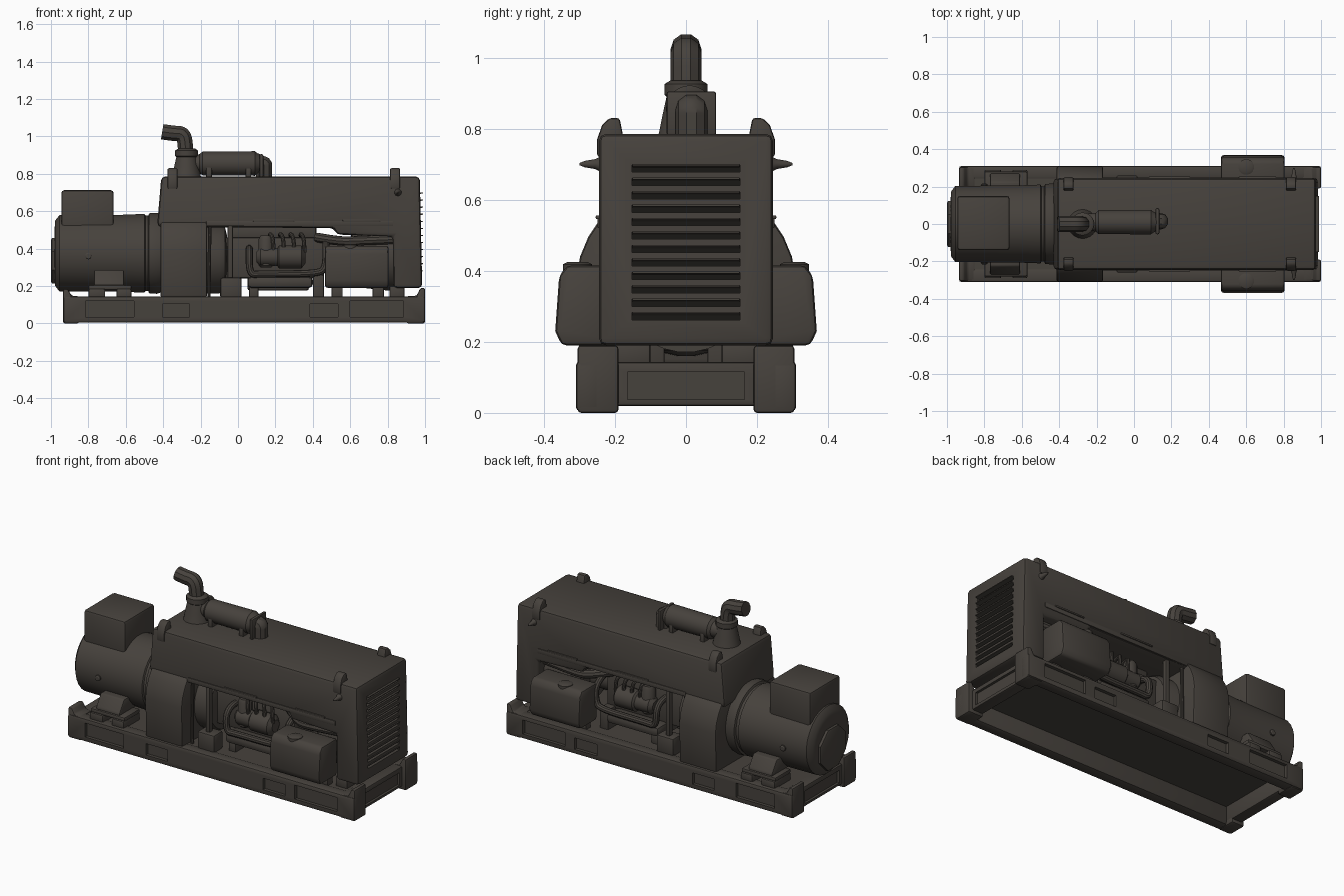
import bpy, bmesh, math
from mathutils import Vector

paint = bpy.data.materials.new("dark warm grey")
paint.diffuse_color = (0.062, 0.054, 0.046, 1)


def finish(name, bm, bev=0.0, mirror=False):
    bmesh.ops.recalc_face_normals(bm, faces=bm.faces)
    if bev:
        edges = [e for e in bm.edges if e.calc_face_angle(0) > 0.5]
        bmesh.ops.bevel(bm, geom=edges, offset=bev, segments=2, profile=0.5,
                        affect='EDGES', clamp_overlap=True)
    me = bpy.data.meshes.new(name)
    bm.to_mesh(me)
    bm.free()
    ob = bpy.data.objects.new(name, me)
    bpy.context.collection.objects.link(ob)
    me.materials.append(paint)
    if mirror:
        add_mirror(ob)
    return ob


def add_mirror(ob):
    m = ob.modifiers.new("Mirror", 'MIRROR')
    m.use_axis = (False, True, False)


def add_prism(bm, pts, axis, a, b):
    def at(p, t):
        return {'x': (t, p[0], p[1]), 'y': (p[0], t, p[1]), 'z': (p[0], p[1], t)}[axis]
    lo = [bm.verts.new(at(p, a)) for p in pts]
    hi = [bm.verts.new(at(p, b)) for p in pts]
    bm.faces.new(lo)
    bm.faces.new(hi[::-1])
    n = len(pts)
    for i in range(n):
        bm.faces.new((lo[i], lo[(i + 1) % n], hi[(i + 1) % n], hi[i]))


def prism(name, pts, axis, a, b, bev=0.01, mirror=False):
    bm = bmesh.new()
    add_prism(bm, pts, axis, a, b)
    return finish(name, bm, bev, mirror)


def boxes(name, dims, bev=0.01, mirror=False):
    bm = bmesh.new()
    for x0, x1, y0, y1, z0, z1 in dims:
        add_prism(bm, [(x0, y0), (x1, y0), (x1, y1), (x0, y1)], 'z', z0, z1)
    return finish(name, bm, bev, mirror)


def lathe(name, prof, centre, axis='x', n=28, mirror=False):
    """Turn (position, radius) pairs around an axis through centre."""
    bm = bmesh.new()
    rings = []
    for t, r in prof:
        ring = []
        for k in range(n):
            a = 2 * math.pi * (k + 0.5) / n
            u, v = r * math.cos(a), r * math.sin(a)
            off = {'x': (t, u, v), 'y': (u, t, v), 'z': (u, v, t)}[axis]
            ring.append(bm.verts.new(Vector(centre) + Vector(off)))
        rings.append(ring)
    for A, B in zip(rings, rings[1:]):
        for k in range(n):
            bm.faces.new((A[k], A[(k + 1) % n], B[(k + 1) % n], B[k]))
    bm.faces.new(rings[0])
    bm.faces.new(rings[-1])
    return finish(name, bm, 0, mirror)


def tube(name, pts, r, mirror=False):
    cu = bpy.data.curves.new(name, 'CURVE')
    cu.dimensions = '3D'
    cu.bevel_depth, cu.bevel_resolution, cu.use_fill_caps = r, 3, True
    sp = cu.splines.new('NURBS')
    sp.points.add(len(pts) - 1)
    for p, c in zip(sp.points, pts):
        p.co = (*c, 1)
    sp.use_endpoint_u, sp.order_u, sp.resolution_u = True, 3, 5
    ob = bpy.data.objects.new(name, cu)
    bpy.context.collection.objects.link(ob)
    bpy.ops.object.select_all(action='DESELECT')
    ob.select_set(True)
    bpy.context.view_layer.objects.active = ob
    bpy.ops.object.convert(target='MESH')
    ob = bpy.context.view_layer.objects.active
    ob.data.materials.clear()
    ob.data.materials.append(paint)
    if mirror:
        add_mirror(ob)
    return ob


def cut(ob, cutter):
    m = ob.modifiers.new("Cut", 'BOOLEAN')
    m.operation, m.solver, m.object = 'DIFFERENCE', 'EXACT', cutter
    bpy.context.view_layer.objects.active = ob
    bpy.ops.object.modifier_apply(modifier=m.name)
    bpy.data.objects.remove(cutter)


# Skid base: side rails with sunken pockets, deck, end beams, corner tabs
rail = boxes("skid_side_rail", [(-0.935, 1.0, 0.24, 0.31, 0.005, 0.145)], 0.012)
cut(rail, boxes("pocket_cutter", [(x0, x1, 0.29, 0.35, 0.035, z1) for x0, x1, z1 in
    [(-0.815, -0.555, 0.12), (-0.405, -0.26, 0.105), (0.385, 0.535, 0.105), (0.6, 0.885, 0.12)]], 0))
add_mirror(rail)
boxes("skid_deck", [(-0.91, 0.96, -0.26, 0.26, 0.115, 0.14)], 0)
for name, x0, x1, c0, c1 in [("skid_right_beam", 0.9, 0.975, 0.96, 1.1),
                             ("skid_left_beam", -0.92, -0.85, -1.1, -0.905)]:
    cut(boxes(name, [(x0, x1, -0.25, 0.25, 0.02, 0.143)], 0.008),
        boxes("beam_cutter", [(c0, c1, -0.165, 0.165, 0.038, 0.115)], 0))
prism("skid_right_corner", [(0.9, 0.0), (1.0, 0.0), (1.0, 0.19), (0.975, 0.19), (0.955, 0.148), (0.9, 0.145)],
      'y', 0.19, 0.305, 0.01, True)
prism("skid_left_corner", [(-0.935, 0.0), (-0.85, 0.0), (-0.85, 0.145), (-0.89, 0.148), (-0.91, 0.185), (-0.935, 0.185)],
      'y', 0.19, 0.305, 0.01, True)

# Hood and radiator housing as one side profile, with louvre slots on the end
hood = prism("hood", [(-0.43, 0.55), (-0.41, 0.785), (0.972, 0.785), (0.985, 0.19), (0.83, 0.19),
                      (0.83, 0.465), (0.53, 0.475), (0.51, 0.51), (-0.43, 0.515)],
             'y', -0.245, 0.245, 0.022)
bm = bmesh.new()
for i in range(12):
    z = 0.262 + i * 0.0378
    add_prism(bm, [(1.02, z), (1.02, z + 0.02), (0.965, z + 0.02), (0.94, z)], 'y', -0.152, 0.152)
cut(hood, finish("louvre_cutter", bm))
bm = bmesh.new()
for i in range(12):
    z = 0.262 + i * 0.0378
    add_prism(bm, [(0.96, z + 0.022), (0.988, z + 0.022), (0.988, z + 0.017), (0.96, z + 0.012)], 'y', -0.15, 0.15)
finish("louvre_lips", bm)
boxes("hood_side_strip", [(-0.17, 0.83, 0.235, 0.249, 0.52, 0.548),
                          (0.08, 0.3, 0.235, 0.254, 0.545, 0.556),
                          (0.56, 0.76, 0.235, 0.254, 0.545, 0.556)], 0.003, True)
boxes("radiator_foot", [(0.81, 0.89, 0.1, 0.22, 0.135, 0.2)], 0.008, True)
for name, x in [("left_lifting_lug", -0.35), ("right_lifting_lug", 0.84)]:
    prism(name, [(0.175, 0.77), (0.187, 0.83), (0.215, 0.83), (0.236, 0.81), (0.25, 0.77), (0.25, 0.72), (0.2, 0.72)],
          'x', x - 0.027, x + 0.027, 0.008, True)
lathe("hood_latch", [(0.24, 0.022), (0.255, 0.014), (0.285, 0.009), (0.3, 0.003)], (0.855, 0, 0.7), 'y', 10, True)

# Curved guard between alternator and engine
half = [(0.3, 0.14), (0.308, 0.38), (0.298, 0.44), (0.275, 0.495), (0.245, 0.54), (0.19, 0.575)]
prism("coupling_guard", half + [(-y, z) for y, z in half[::-1]], 'x', -0.415, -0.165, 0.012)

# Alternator
lathe("alternator_body", [(-0.98, 0.14), (-0.978, 0.175), (-0.955, 0.205), (-0.62, 0.207), (-0.5, 0.212),
      (-0.495, 0.203), (-0.48, 0.203), (-0.475, 0.215), (-0.435, 0.218), (-0.38, 0.2)], (0, 0, 0.375))
lathe("alternator_end_cover", [(-1.0, 0.12), (-0.995, 0.132), (-0.95, 0.135)], (0, 0, 0.335), n=8)
boxes("terminal_box", [(-0.945, -0.665, -0.14, 0.15, 0.45, 0.712)], 0.015)
prism("alternator_foot", [(0.08, 0.2), (0.27, 0.2), (0.27, 0.215), (0.225, 0.285), (0.08, 0.285)],
      'x', -0.77, -0.61, 0.01, True)
boxes("alternator_foot_leg", [(-0.8, -0.71, 0.13, 0.29, 0.135, 0.185), (-0.65, -0.57, 0.13, 0.29, 0.135, 0.185),
                              (-0.8, -0.57, 0.13, 0.28, 0.18, 0.205)], 0.008, True)
lathe("alternator_bolt", [(0.19, 0.018), (0.212, 0.018), (0.216, 0.012)], (-0.8, 0, 0.36), 'y', 10, True)

# Engine seen through the side openings
lathe("flywheel_housing", [(-0.3, 0.19), (-0.1, 0.185), (-0.07, 0.17), (-0.06, 0.13)], (0, 0, 0.345))
boxes("engine_block", [(-0.1, 0.46, -0.11, 0.11, 0.24, 0.46), (-0.04, 0.42, -0.07, 0.07, 0.45, 0.53),
                       (0.05, 0.38, -0.085, 0.085, 0.175, 0.25)], 0.015)
for i in range(4):
    x = 0.17 + i * 0.055
    tube("fuel_line_%d" % (i + 1), [(x, 0.1, 0.47), (x, 0.15, 0.485), (x + 0.02, 0.175, 0.45), (x + 0.02, 0.17, 0.38)],
         0.011, True)
lathe("injection_pump", [(0.1, 0.03), (0.12, 0.05), (0.21, 0.05), (0.22, 0.062), (0.34, 0.062), (0.36, 0.035)],
      (0, 0.15, 0.355), n=16, mirror=True)
lathe("oil_filter", [(0.3, 0.03), (0.31, 0.04), (0.45, 0.04), (0.47, 0.03)], (0.15, 0.145, 0), 'z', 16, True)
tube("coolant_pipe", [(0.06, 0.11, 0.4), (0.06, 0.2, 0.4), (0.06, 0.2, 0.26), (0.12, 0.2, 0.265), (0.43, 0.2, 0.265),
                      (0.47, 0.2, 0.3), (0.47, 0.2, 0.42), (0.47, 0.1, 0.44)], 0.019, True)
boxes("lower_crossover", [(0.05, 0.4, 0.08, 0.2, 0.19, 0.25)], 0.02, True)
boxes("engine_mount", [(0.06, 0.11, 0.06, 0.18, 0.13, 0.2), (0.4, 0.46, 0.06, 0.18, 0.13, 0.26)], 0.008, True)
lathe("fan_hub", [(0.44, 0.07), (0.6, 0.07), (0.61, 0.15), (0.64, 0.15), (0.66, 0.17), (0.84, 0.19)], (0, 0, 0.36))
tube("radiator_hose", [(0.42, 0.1, 0.46), (0.53, 0.18, 0.44), (0.62, 0.19, 0.44), (0.84, 0.17, 0.45)], 0.026, True)
boxes("support_post", [(-0.055, -0.027, 0.205, 0.235, 0.2, 0.53)], 0.006, True)
boxes("post_base_box", [(-0.095, 0.02, 0.17, 0.26, 0.135, 0.245)], 0.012, True)
tube("side_cable", [(-0.155, 0.22, 0.14), (-0.155, 0.22, 0.3), (-0.15, 0.22, 0.52)], 0.009, True)

# Side tanks with filler caps
prism("side_tank", [(0.19, 0.19), (0.35, 0.19), (0.368, 0.23), (0.357, 0.385), (0.335, 0.415), (0.19, 0.415)],
      'x', 0.465, 0.805, 0.014, True)
lathe("tank_cap", [(0.39, 0.042), (0.418, 0.042), (0.424, 0.03)], (0.6, 0.305, 0), 'z', 16, True)
boxes("tank_bracket", [(0.5, 0.56, 0.2, 0.25, 0.135, 0.2), (0.72, 0.78, 0.2, 0.25, 0.135, 0.2)], 0.006, True)

# Muffler and exhaust stack
lathe("muffler", [(-0.25, 0.045), (-0.205, 0.05), (-0.19, 0.064), (0.09, 0.066), (0.105, 0.055), (0.13, 0.045)],
      (0, 0.01, 0.855))
tube("muffler_inlet", [(0.08, 0.015, 0.855), (0.14, 0.015, 0.855), (0.14, 0.015, 0.84), (0.14, 0.015, 0.77)], 0.045)
boxes("muffler_flange", [(0.115, 0.135, -0.055, 0.085, 0.78, 0.905)], 0.008)
boxes("muffler_saddle", [(-0.17, -0.14, -0.05, 0.07, 0.77, 0.84), (0.04, 0.07, -0.05, 0.07, 0.77, 0.84)], 0.006)
lathe("stack_base", [(0.77, 0.082), (0.79, 0.076), (0.84, 0.066), (0.89, 0.055), (0.895, 0.061), (0.925, 0.061),
                     (0.935, 0.045)], (-0.275, 0, 0), 'z')
tube("exhaust_stack", [(-0.275, 0, 0.85), (-0.28, 0, 0.94), (-0.29, 0, 1.015), (-0.345, 0, 1.015), (-0.405, 0, 1.025)], 0.043)

# Smooth shading with sharp edges kept
bpy.ops.object.select_all(action='SELECT')
bpy.context.view_layer.objects.active = hood
bpy.ops.object.shade_smooth_by_angle(angle=math.radians(35))
